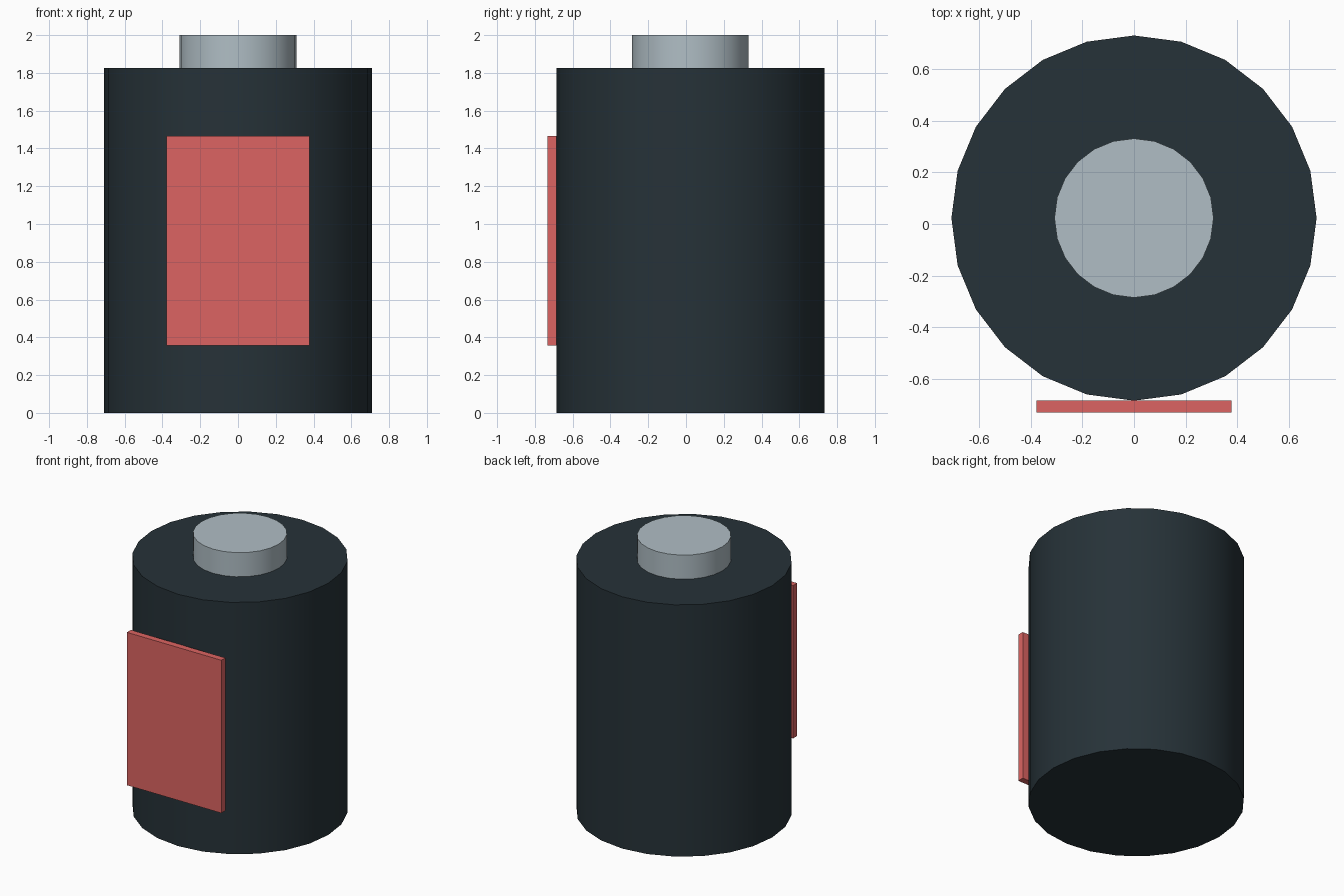
import bpy
import math

if "Cube" in bpy.data.objects:
    bpy.data.objects.remove(bpy.data.objects["Cube"])


def material(name, rgb):
    """Flat colour from 8-bit sRGB, stored as linear."""
    def lin(c):
        c /= 255
        return c / 12.92 if c <= 0.04045 else ((c + 0.055) / 1.055) ** 2.4
    m = bpy.data.materials.new(name)
    m.diffuse_color = (*[lin(c) for c in rgb], 1)
    m.use_nodes = True
    m.node_tree.nodes["Principled BSDF"].inputs["Base Color"].default_value = m.diffuse_color
    return m


def cylinder(name, radius, z0, z1, mat):
    bpy.ops.mesh.primitive_cylinder_add(
        vertices=24, radius=radius, depth=z1 - z0,
        location=(0, CENTRE_Y, (z0 + z1) / 2))
    ob = bpy.context.object
    ob.name = name
    ob.data.materials.append(mat)
    bpy.ops.object.shade_smooth_by_angle(angle=math.radians(30))
    return ob


CENTRE_Y = 0.023
BODY_R = 0.709
BODY_TOP = 1.825

dark = material("dark_slate", (38, 50, 56))
metal = material("pale_metal", (176, 190, 197))
red = material("soft_red", (220, 100, 98))

# Main casing and the raised terminal on top
cylinder("casing", BODY_R, 0, BODY_TOP, dark)
cylinder("terminal", 0.309, BODY_TOP, 2.0, metal)

# Flat label panel touching the front of the casing
y0, y1 = -0.732, CENTRE_Y - BODY_R
z0, z1 = 0.358, 1.466
bpy.ops.mesh.primitive_cube_add(size=1, location=(0, (y0 + y1) / 2, (z0 + z1) / 2))
label = bpy.context.object
label.name = "label_panel"
label.dimensions = (0.757, y1 - y0, z1 - z0)
bpy.ops.object.transform_apply(location=False, rotation=False, scale=True)
label.data.materials.append(red)
